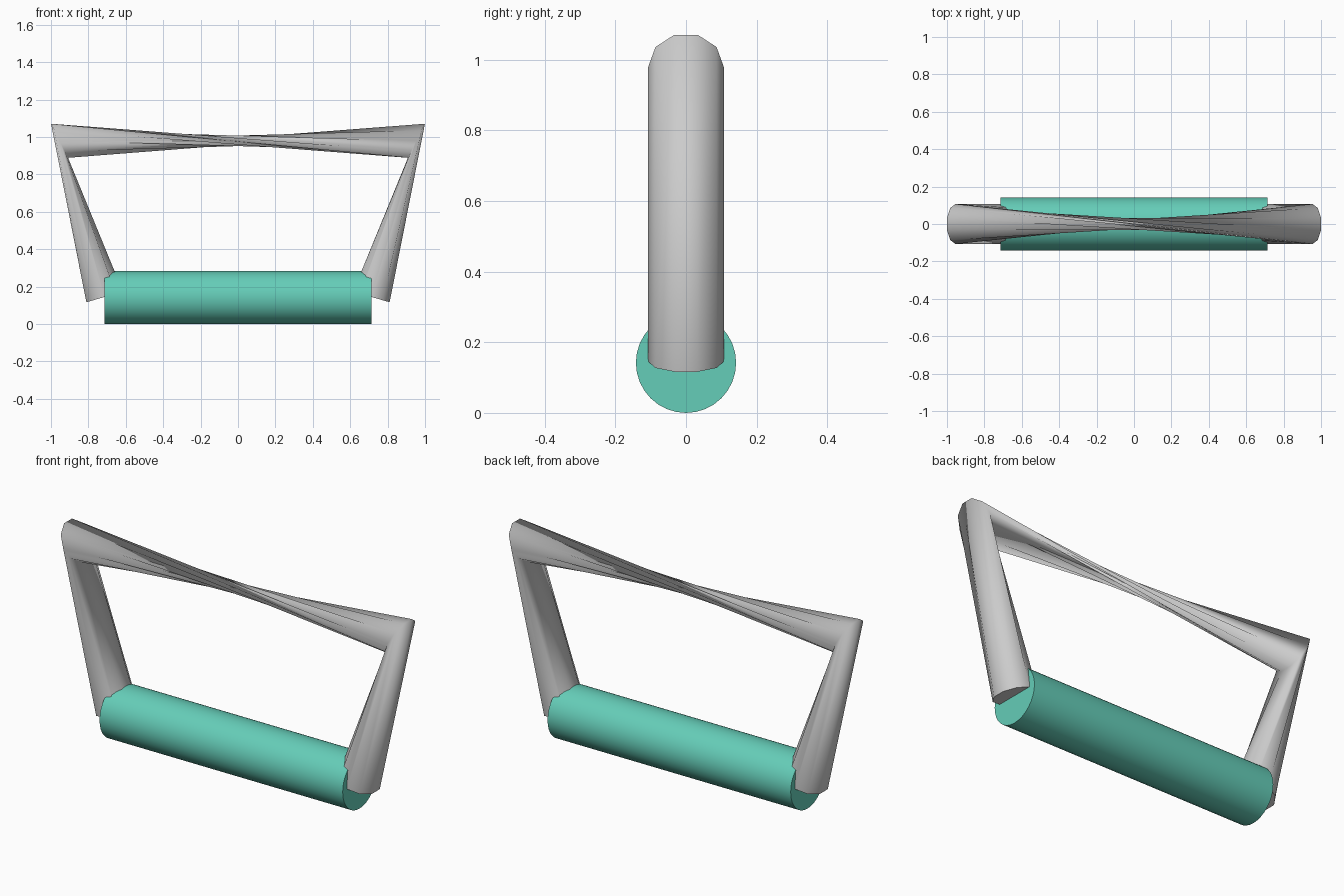
import bpy, bmesh
from math import sin, cos, pi
from mathutils import Vector

if "Cube" in bpy.data.objects:
    bpy.data.objects.remove(bpy.data.objects["Cube"])

# Coloured hand grip: a cylinder lying along x
bpy.ops.mesh.primitive_cylinder_add(vertices=32, radius=0.142, depth=1.43,
                                    location=(0, 0, 0.142), rotation=(0, pi / 2, 0))
grip = bpy.context.object
grip.name = "hand_grip"
bpy.ops.object.shade_smooth_by_angle(angle=0.7)
mat = bpy.data.materials.new("grip_green")
mat.diffuse_color = (0.13, 0.61, 0.48, 1)
mat.use_nodes = True
mat.node_tree.nodes["Principled BSDF"].inputs["Base Color"].default_value = mat.diffuse_color
grip.data.materials.append(mat)

# Strap frame: ten-sided tube swept up one side, across the top and down the other
SIDES, RADIUS, TWIST = 10, 0.107, 4
stations = [  # centre x, centre z, outward direction of the ring in the xz plane
    (-0.713, 0.145, -0.96, -0.28),
    (-0.954, 0.98, -0.447, 0.894),
    (0.954, 0.98, 0.447, 0.894),
    (0.713, 0.145, 0.96, -0.28),
]
bm = bmesh.new()
rings = []
for x, z, ox, oz in stations:
    ring = []
    for i in range(SIDES):
        a = 2 * pi * i / SIDES
        out = Vector((ox, 0, oz)) * sin(a) + Vector((0, 1, 0)) * cos(a)
        ring.append(bm.verts.new(Vector((x, 0, z)) + out * RADIUS))
    rings.append(ring)


def bridge(a, b, shift):
    for j in range(SIDES):
        k = (j + 1) % SIDES
        p, q = b[(j + shift) % SIDES], b[(j + shift + 1) % SIDES]
        bm.faces.new((a[j], a[k], q)).smooth = True
        bm.faces.new((a[j], q, p)).smooth = True


bridge(rings[0], rings[1], 0)      # left leg
bridge(rings[1], rings[2], TWIST)  # top bar, twisted so it pinches in the middle
bridge(rings[2], rings[3], 0)      # right leg
bm.faces.new(rings[0][::-1])       # end caps
bm.faces.new(rings[3])

# Point the normals outward
if bm.calc_volume(signed=True) < 0:
    bmesh.ops.reverse_faces(bm, faces=bm.faces[:])
mesh = bpy.data.meshes.new("strap_frame")
bm.to_mesh(mesh)
bm.free()
strap = bpy.data.objects.new("strap_frame", mesh)
bpy.context.collection.objects.link(strap)
